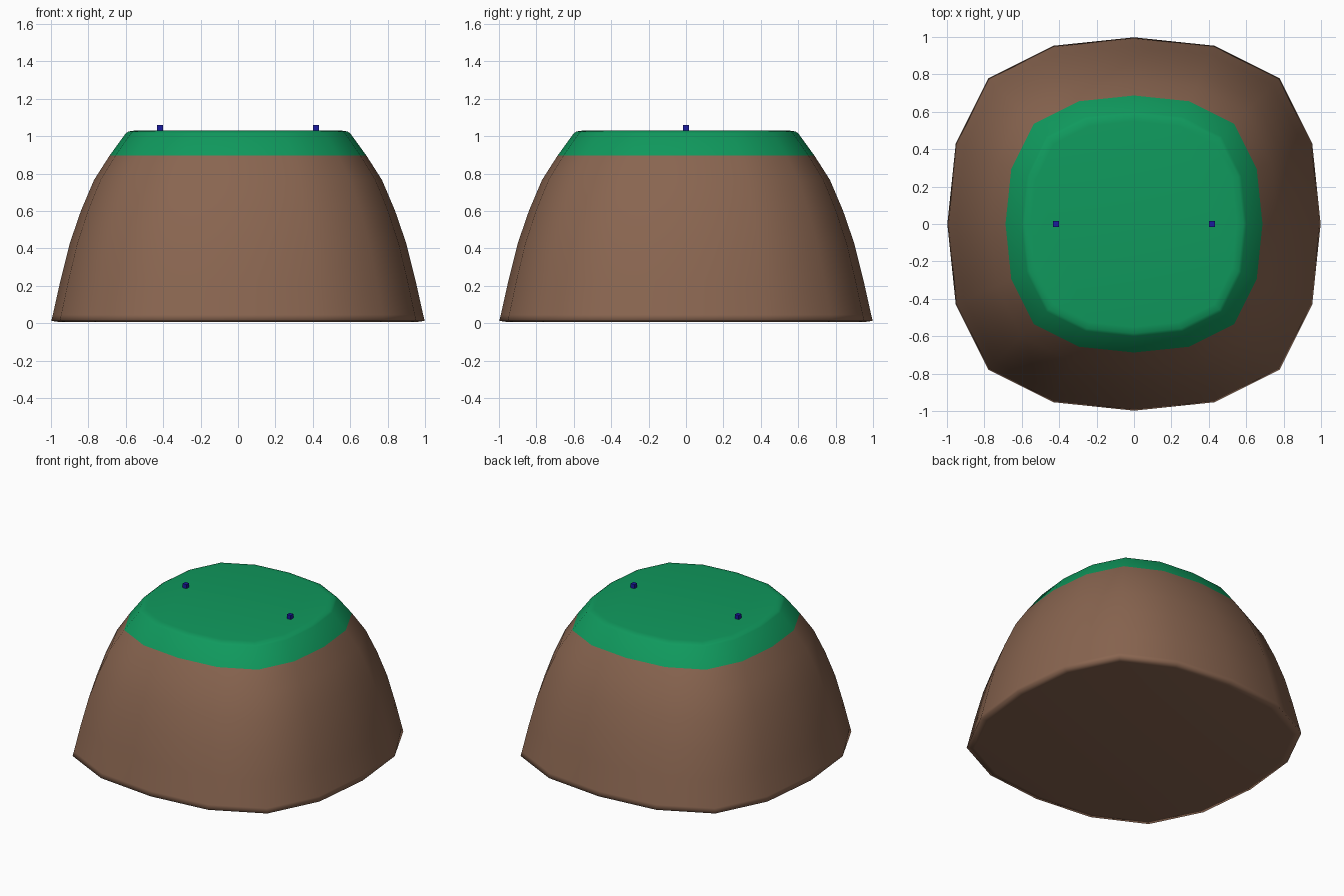
import bpy, bmesh

if "Cube" in bpy.data.objects:
    bpy.data.objects.remove(bpy.data.objects["Cube"])

# Rounded-square outline: one quarter of the 16 sides, repeated by rotation
QUARTER = [(1, 0), (.955, .43), (.78, .78), (.43, .955)]
OUTLINE = []
for turn in range(4):
    for x, y in QUARTER:
        for _ in range(turn):
            x, y = -y, x
        OUTLINE.append((x, y))


def material(name, color):
    m = bpy.data.materials.new(name)
    m.diffuse_color = (*color, 1)
    m.use_nodes = True
    m.node_tree.nodes["Principled BSDF"].inputs["Base Color"].default_value = m.diffuse_color
    return m


def shell(name, profile, mat, cap):
    """Stack scaled outlines along a (radius, z) profile; cap the first or last ring."""
    bm = bmesh.new()
    rings = [[bm.verts.new((x * r, y * r, z)) for x, y in OUTLINE] for r, z in profile]
    n = len(OUTLINE)
    for a, b in zip(rings, rings[1:]):
        for i in range(n):
            j = (i + 1) % n
            bm.faces.new((a[i], a[j], b[j], b[i]))
    bm.faces.new(rings[-1] if cap == "top" else rings[0][::-1])
    for f in bm.faces:
        f.smooth = True
    return finish(name, bm, mat)


def finish(name, bm, mat):
    mesh = bpy.data.meshes.new(name)
    bm.to_mesh(mesh)
    bm.free()
    mesh.materials.append(mat)
    ob = bpy.data.objects.new(name, mesh)
    bpy.context.collection.objects.link(ob)
    return ob


brown = material("earth", (.25, .13, .08))
green = material("grass", (.005, .32, .11))
blue = material("marker", (.01, .01, .35))

# Earth mound with a slightly rounded foot
shell("earth_mound", [(.95, .005), (.998, .012), (.99, .045), (.95, .225), (.90, .425),
                      (.84, .60), (.77, .765), (.687, .895)], brown, "bottom")

# Grass cap with a softened top rim
shell("grass_cap", [(.687, .895), (.60, 1.015), (.585, 1.025), (.55, 1.03)], green, "top")

# Two small marker cubes on the top
for side, x in (("left", -.417), ("right", .417)):
    bm = bmesh.new()
    bmesh.ops.create_cube(bm, size=.03)
    bmesh.ops.translate(bm, verts=bm.verts, vec=(x, 0, 1.045))
    finish("marker_" + side, bm, blue)
